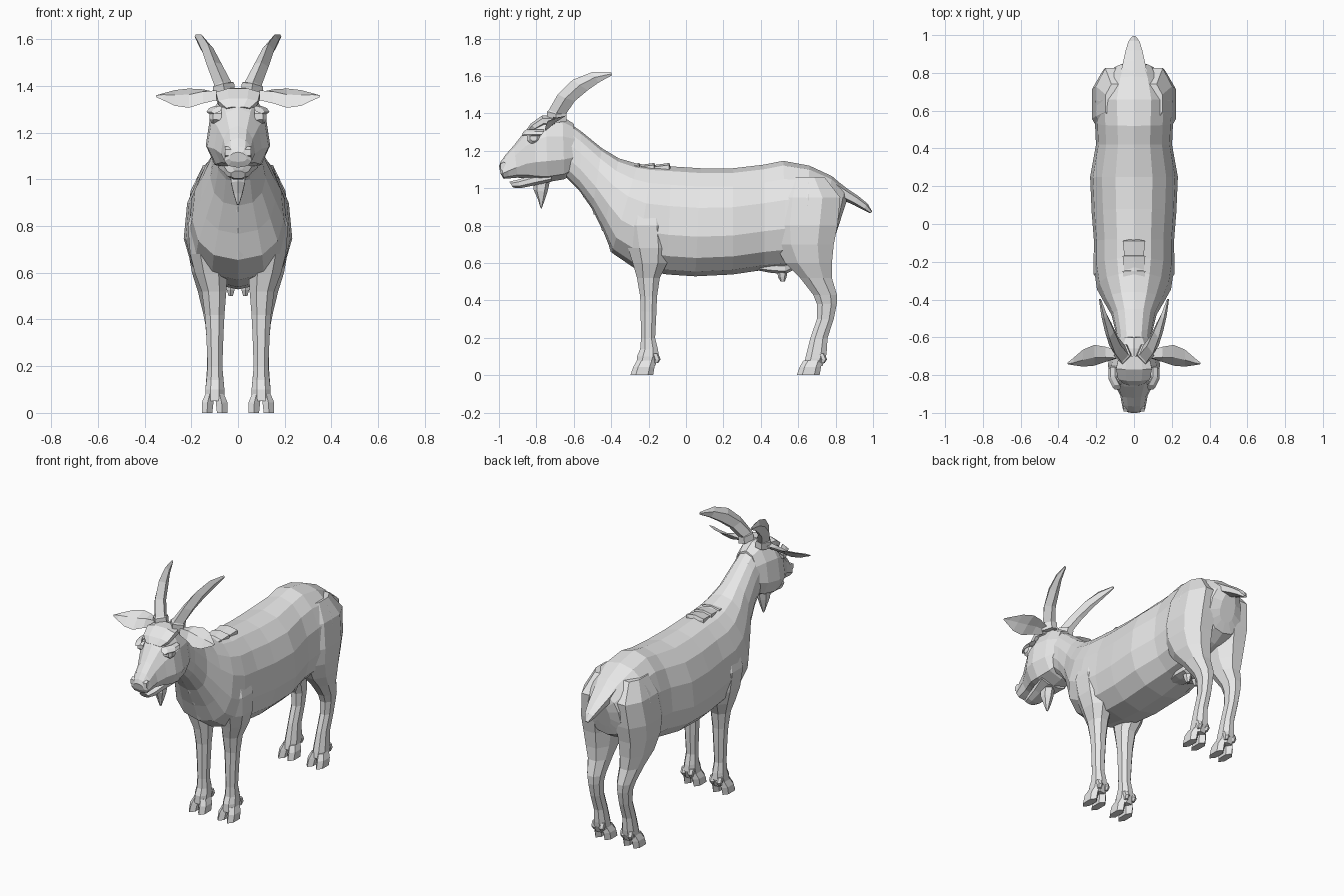
import bpy, bmesh, math
from mathutils import Vector as V

coat = bpy.data.materials.new("grey coat")
coat.diffuse_color = (0.8, 0.8, 0.8, 1)


def section(c, u, v, n=8, e=0.9, taper=0.0):
    """Rounded polygon around c; taper narrows the +v side."""
    k = abs(math.cos(math.pi / n)) ** e
    pts = []
    for i in range(n):
        a = 2 * math.pi * (i + 0.5) / n
        s, t = (math.copysign(abs(f) ** e, f) / k for f in (math.cos(a), math.sin(a)))
        pts.append(V(c) + V(u) * s * (1 - taper * t) + V(v) * t)
    return pts


def loft(name, rings):
    bm = bmesh.new()
    rows = [[bm.verts.new(p) for p in r] for r in rings]
    n = len(rows[0])
    for a, b in zip(rows, rows[1:]):
        for i in range(n):
            j = (i + 1) % n
            bm.faces.new((a[i], a[j], b[j], b[i]))
    bm.faces.new(rows[0])
    bm.faces.new(rows[-1])
    bmesh.ops.recalc_face_normals(bm, faces=bm.faces)
    me = bpy.data.meshes.new(name)
    bm.to_mesh(me)
    bm.free()
    me.materials.append(coat)
    ob = bpy.data.objects.new(name, me)
    bpy.context.collection.objects.link(ob)
    return ob


def pair(name, rings):
    """Loft a part on both sides of x = 0."""
    loft(name + "_left", rings)
    loft(name + "_right", [[V((-p.x, p.y, p.z)) for p in r] for r in rings])


def spine(name, rows, n=12, e=0.85, taper=0.0):
    """Rows: top y, top z, bottom y, bottom z, half width."""
    loft(name, [section((0, (a + c) / 2, (b + d) / 2), (w, 0, 0),
                        (0, (a - c) / 2, (b - d) / 2), n, e, taper)
                for a, b, c, d, w in rows])


def column(rows, n=8):
    """Rows: z, y from, y to, x from, x to."""
    return [section(((c + d) / 2, (a + b) / 2, z), ((d - c) / 2, 0, 0),
                    (0, (b - a) / 2, 0), n) for z, a, b, c, d in rows]


# Neck, barrel and rump
spine("body", [
    (-.66, 1.37, -.64, 1.06, .085), (-.56, 1.30, -.57, .99, .095),
    (-.45, 1.21, -.50, .89, .115), (-.36, 1.155, -.44, .77, .155),
    (-.26, 1.125, -.395, .66, .19), (-.18, 1.115, -.27, .575, .205),
    (-.08, 1.11, -.10, .545, .205), (.08, 1.10, .05, .535, .217),
    (.25, 1.10, .25, .545, .225), (.42, 1.12, .42, .57, .195),
    (.52, 1.14, .54, .58, .20), (.66, 1.115, .64, .66, .21),
    (.78, 1.06, .72, .68, .165), (.85, 1.0, .79, .72, .11),
    (.865, .95, .81, .78, .05)], n=14, e=.88, taper=.12)

# Head, with a muzzle that narrows forward
spine("head", [
    (-.60, 1.34, -.59, 1.09, .08), (-.66, 1.375, -.65, 1.055, .11),
    (-.75, 1.38, -.74, 1.04, .128), (-.81, 1.35, -.80, 1.045, .122),
    (-.86, 1.30, -.85, 1.055, .095), (-.92, 1.225, -.90, 1.06, .068),
    (-.965, 1.175, -.945, 1.055, .06), (-.99, 1.14, -.975, 1.052, .055),
    (-1.0, 1.115, -.99, 1.075, .035)], n=10, taper=.2)
spine("lower_jaw", [
    (-.72, 1.09, -.72, 1.035, .085), (-.82, 1.07, -.81, 1.015, .06),
    (-.90, 1.045, -.885, 1.0, .045), (-.945, 1.035, -.925, 1.003, .03)], n=8)

# Hair: chin beard, throat tufts and ridges on the withers
spine("beard", [
    (-.81, 1.05, -.73, 1.05, .035), (-.81, .99, -.745, .98, .03),
    (-.79, .94, -.76, .93, .018), (-.778, .895, -.772, .89, .005)], n=6)
for i, (y, z, w) in enumerate([(-.555, .99, .05), (-.50, .90, .06),
                               (-.455, .81, .07), (-.41, .70, .09)]):
    spine(f"throat_tuft_{i}", [
        (y - .01, z + .06, y + .08, z + .03, w), (y, z, y + .07, z - .01, w * .7),
        (y + .008, z - .04, y + .03, z - .04, .006)], n=6)
for i, y in enumerate((-.25, -.17, -.09)):
    spine(f"withers_tuft_{i}", [
        (y - .09, 1.12, y - .09, 1.08, .05), (y, 1.132, y, 1.09, .06),
        (y + .012, 1.10, y + .012, 1.09, .01)], n=6)

# Brow plate, eyes and eyelids
spine("brow", [(-.70, 1.39, -.70, 1.33, .08), (-.77, 1.388, -.76, 1.33, .095),
               (-.83, 1.345, -.80, 1.31, .085), (-.855, 1.31, -.83, 1.29, .05)], n=8)
pair("eye", [section((x, -.815, 1.268), (0, r, 0), (0, 0, r * .85), 8)
             for x, r in ((.07, .035), (.108, .034), (.122, .018))])
pair("eyelid", [section((x, y, 1.297), (0, .012, .012), (.02, 0, -.008), 6)
                for x, y in ((.09, -.865), (.112, -.82), (.112, -.77))])
pair("nostril", [section((x, -.975, 1.115), (0, .018, 0), (0, 0, .022), 6)
                 for x in (.03, .055)])

# Ears: cupped leaves pointing sideways
ears = []
for x, y, z, w, t in [(.09, -.69, 1.355, .022, .02), (.15, -.69, 1.355, .04, .016),
                      (.21, -.695, 1.347, .055, .012), (.27, -.71, 1.348, .045, .01),
                      (.32, -.728, 1.353, .02, .007), (.352, -.738, 1.355, .004, .003)]:
    m, side, back = V((x, y, z)), V((0, w, w * .75)), V((0, -t * .6, t * .8))
    ears.append([m - side, m - back * 1.2, m + side, m + back * 1.6])
ears = [[r[0], r[1] + (r[3] - r[1]) * .6, r[2], r[3]] for r in ears]
pair("ear", ears)

# Horns: swept back and outward, with a collar at the root
horn = []
for x, y, z, w, dy, dz in [(.058, -.69, 1.36, .052, .052, 0), (.062, -.69, 1.405, .05, .052, -.005),
                           (.065, -.688, 1.408, .04, .045, -.01), (.10, -.64, 1.485, .034, .046, -.016),
                           (.13, -.565, 1.553, .027, .04, -.027), (.157, -.485, 1.593, .018, .018, -.027),
                           (.18, -.398, 1.612, .006, .002, -.008)]:
    c, u, v = V((x, y, z)), V((w, 0, -w * .2)), V((0, dy, dz))
    horn.append([c - v, c + u * .9 - v * .1, c + u * .4 + v, c - u * .4 + v, c - u * .9 - v * .1])
pair("horn", horn)

# Legs
pair("front_leg", column([
    (.92, -.30, -.12, .06, .185), (.80, -.33, -.09, .05, .215),
    (.68, -.31, -.085, .045, .205), (.60, -.285, -.10, .045, .185),
    (.52, -.262, -.14, .05, .155), (.42, -.245, -.155, .058, .142),
    (.34, -.243, -.158, .062, .136), (.20, -.24, -.165, .067, .13),
    (.14, -.245, -.15, .062, .135), (.10, -.262, -.145, .058, .14),
    (.05, -.265, -.165, .06, .14)]))
pair("hind_leg", column([
    (1.06, .54, .74, .04, .15), (.95, .475, .825, .02, .202),
    (.80, .46, .81, .02, .222), (.70, .475, .79, .03, .215),
    (.60, .53, .78, .04, .197), (.52, .61, .78, .05, .172),
    (.43, .68, .807, .058, .15), (.38, .70, .806, .063, .14),
    (.30, .70, .79, .067, .133), (.20, .665, .757, .067, .132),
    (.12, .645, .752, .06, .138), (.09, .638, .747, .058, .14),
    (.05, .63, .73, .06, .14)]))

# Cloven hooves with dew claws
for name, y in (("front", -.29), ("hind", .60)):
    for toe, a, b in (("inner", .045, .06), ("outer", .155, .14)):
        s = 1 if a < b else -1
        pair(f"{name}_{toe}_toe", column([
            (.08, y + .035, y + .125, min(b, b + s * .038), max(b, b + s * .038)),
            (.045, y + .015, y + .115, min(a, a + s * .05), max(a, a + s * .05)),
            (0, y, y + .107, min(a, a + s * .045), max(a, a + s * .045))], 6))
        x = b + s * .016
        pair(f"{name}_{toe}_dew_claw", column([
            (.115, y + .11, y + .14, x - .016, x + .016),
            (.085, y + .12, y + .152, x - .016, x + .016),
            (.065, y + .12, y + .14, x - .01, x + .01)], 6))

# Tail
spine("tail", [(.80, 1.04, .80, .95, .07), (.86, .995, .85, .935, .058),
               (.92, .955, .90, .912, .045), (.97, .915, .95, .885, .03),
               (.995, .875, .985, .866, .01)], n=6)

# Udder and teats
spine("udder", [(.36, .60, .36, .565, .04), (.45, .60, .45, .548, .07),
                (.53, .60, .53, .54, .075), (.59, .62, .59, .57, .04)], n=8)
pair("teat", column([(.56, .49, .54, .01, .055), (.525, .495, .535, .015, .048),
                     (.50, .507, .527, .022, .04)], 6))
